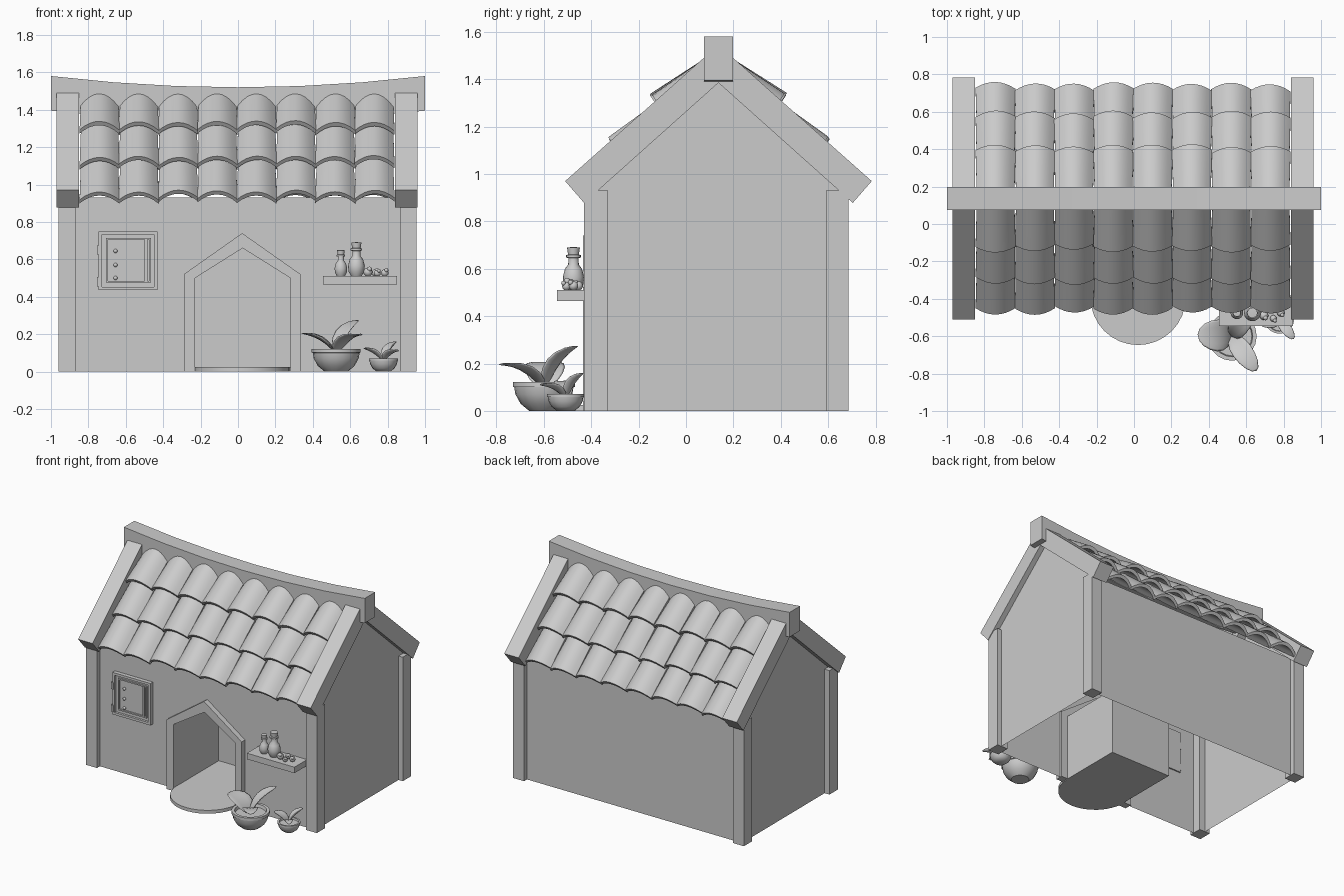
import bpy, bmesh, math, random
from mathutils import Vector

if "Cube" in bpy.data.objects:
    bpy.data.objects.remove(bpy.data.objects["Cube"])

random.seed(4)
YC = 0.137                      # ridge line position in y


def mesh(name, verts, faces, smooth=None):
    bm = bmesh.new()
    vs = [bm.verts.new(v) for v in verts]
    for f in faces:
        bm.faces.new([vs[i] for i in f])
    bmesh.ops.remove_doubles(bm, verts=bm.verts, dist=1e-5)
    bmesh.ops.recalc_face_normals(bm, faces=bm.faces)
    me = bpy.data.meshes.new(name)
    bm.to_mesh(me)
    bm.free()
    ob = bpy.data.objects.new(name, me)
    bpy.context.collection.objects.link(ob)
    if smooth:
        bpy.ops.object.select_all(action='DESELECT')
        bpy.context.view_layer.objects.active = ob
        ob.select_set(True)
        bpy.ops.object.shade_smooth_by_angle(angle=math.radians(smooth))
    return ob


def prism(name, pts, axis, a, b, caps=(True, True)):
    """Extrude a 2D profile along x or y (profile is yz or xz)."""
    n = len(pts)
    at = (lambda p, t: (t, p[0], p[1])) if axis == 'x' else (lambda p, t: (p[0], t, p[1]))
    verts = [at(p, a) for p in pts] + [at(p, b) for p in pts]
    faces = [(i, (i + 1) % n, n + (i + 1) % n, n + i) for i in range(n)]
    if caps[0]:
        faces.append(range(n))
    if caps[1]:
        faces.append(range(n, 2 * n))
    return mesh(name, verts, faces)


def box(name, x0, x1, y0, y1, z0, z1):
    return prism(name, [(x0, z0), (x1, z0), (x1, z1), (x0, z1)], 'y', y0, y1)


def lathe(name, prof, loc, segs=20, smooth=40):
    verts = [(loc[0] + r * math.cos(2 * math.pi * k / segs),
              loc[1] + r * math.sin(2 * math.pi * k / segs), loc[2] + z)
             for k in range(segs) for r, z in prof]
    n = len(prof)
    bm_faces = []
    for k in range(segs):
        a, b = k * n, ((k + 1) % segs) * n
        for i in range(n - 1):
            f = [a + i, b + i, b + i + 1, a + i + 1]
            if prof[i][0] == 0:
                f = [i, b + i + 1, a + i + 1]
            elif prof[i + 1][0] == 0:
                f = [a + i, b + i, i + 1]
            bm_faces.append(f)
    used = sorted({i for f in bm_faces for i in f})
    remap = {o: j for j, o in enumerate(used)}
    return mesh(name, [verts[i] for i in used],
                [[remap[i] for i in f] for f in bm_faces], smooth)


def ball(name, loc, r):
    prof = [(r * math.sin(math.pi * i / 8) if 0 < i < 8 else 0,
             -r * math.cos(math.pi * i / 8)) for i in range(9)]
    return lathe(name, prof, loc, 12, 60)


def leaf(name, base, tip, width):
    """Flattened ellipsoid from base to tip with an upward arch."""
    base, tip = Vector(base), Vector(tip)
    d = tip - base
    side = d.cross(Vector((0, 0, 1))).normalized()
    nor = side.cross(d).normalized()
    ob = ball(name, (0, 0, 0), 1)
    for v in ob.data.vertices:
        s = (v.co.z + 1) / 2
        v.co = (base + d * s + side * v.co.x * width / 2
                + nor * (v.co.y * 0.009 + 0.5 * d.length * s * (1 - s)
                         + 0.012 * v.co.x ** 2))


# Walls: open-bottomed shell with a doorway
WX, YF, YB, WT = 0.92, -0.395, 0.65, 0.93
inner = [(-0.23, 0.0), (-0.23, 0.50), (0.025, 0.66), (0.28, 0.50), (0.28, 0.0)]
front = [(-WX, 0)] + inner + [(WX, 0), (WX, WT), (-WX, WT)]
mesh("front_wall", [(x, YF, z) for x, z in front], [range(len(front))])
gable = [(YF, 0), (YB, 0), (YB, WT), (YC, 1.40), (YF, WT)]
for s, nm in ((-1, "left"), (1, "right")):
    mesh(nm + "_gable_wall", [(s * WX, y, z) for y, z in gable], [range(5)])
mesh("back_wall", [(-WX, YB, 0), (WX, YB, 0), (WX, YB, WT), (-WX, YB, WT)], [range(4)])

# Corner posts
for x0, x1 in ((-0.96, -0.87), (0.865, 0.955)):
    for y0, y1 in ((-0.43, -0.33), (0.59, 0.685)):
        box("corner_post", x0, x1, y0, y1, 0, 0.93)

# Doorway: alcove, frame, floor and round step
prism("door_alcove", inner, 'y', -0.40, 0.10, (False, True))
outer = [(-0.29, 0.0), (-0.29, 0.52), (0.022, 0.74), (0.335, 0.52), (0.335, 0.0)]
prism("door_frame", outer + inner[::-1], 'y', -0.435, -0.38)
box("alcove_floor", -0.23, 0.28, -0.40, 0.10, 0, 0.024)
lathe("round_step", [(0, 0), (0.255, 0), (0.255, 0.025), (0, 0.025)], (0.022, -0.392, 0), 32)

# Gable boards
half = [(-0.51, 0.97), (-0.43, 0.878), (YC, 1.385), (YC, 1.545)]
for x0, x1 in ((-0.97, -0.85), (0.84, 0.96)):
    prism("front_gable_board", half, 'x', x0, x1)
    prism("back_gable_board", [(2 * YC - y, z) for y, z in half], 'x', x0, x1)

# Sagging ridge beam
xs = [-1 + i / 3 for i in range(7)]
sag = lambda x: 1.52 + 0.06 * x * x
prism("ridge_beam", [(x, sag(x)) for x in xs] + [(x, sag(x) - 0.185) for x in xs[::-1]],
      'y', YC - 0.062, YC + 0.062)


# Roof tiles: arched shells in three overlapping rows on both slopes
def tile(name, xc, lo, hi, flip):
    lo, hi = Vector((0, *lo)), Vector((0, *hi))
    d = (hi - lo).normalized()
    up = Vector((0, -d.z, d.y))
    n, verts = 8, []
    roll = random.uniform(-0.05, 0.05)
    for end, hw in ((lo, 0.107), (hi, 0.100)):
        for t in (0, 0.025):
            for i in range(n + 1):
                u = 2 * i / n - 1
                p = end + up * (-0.055 * u * u - t + roll * u * hw)
                p.x = xc + u * hw
                p.y = 2 * YC - p.y if flip else p.y
                verts.append(p)
    m = n + 1
    faces = [(0, m, 3 * m, 2 * m), (n, m + n, 3 * m + n, 2 * m + n)]
    for i in range(n):
        for a, b in ((0, 2 * m), (m, 3 * m), (0, m), (2 * m, 3 * m)):
            faces.append((a + i, a + i + 1, b + i + 1, b + i))
    mesh(name, verts, faces, 40)


rows = [((-0.48, 0.965), (-0.25, 1.15)), ((-0.325, 1.15), (-0.08, 1.335)),
        ((-0.145, 1.335), (0.09, 1.495))]
for flip in (False, True):
    for lo, hi in rows:
        for c in range(8):
            j, h = random.uniform(-0.008, 0.008), random.uniform(-0.006, 0.008)
            tile("back_roof_tile" if flip else "front_roof_tile", -0.74 + 0.21 * c,
                 (lo[0] + j, lo[1] + h), hi, flip)

# Window: frame, shutter rails, hinges and studs
def ring(name, x0, x1, z0, z1, w, y0, y1):
    for a, b in ((x0, x0 + w), (x1 - w, x1)):
        box(name + "_side", a, b, y0, y1, z0, z1)
    for a, b in ((z0, z0 + w), (z1 - w, z1)):
        box(name + "_rail", x0 + w, x1 - w, y0, y1, a, b)


ring("window_frame", -0.745, -0.43, 0.435, 0.75, 0.018, -0.425, -0.385)
box("window_panel", -0.73, -0.445, -0.408, -0.385, 0.45, 0.735)
ring("window_shutter", -0.705, -0.465, 0.475, 0.715, 0.01, -0.418, -0.40)
box("shutter_bar", -0.50, -0.485, -0.42, -0.40, 0.48, 0.71)
for z in (0.48, 0.65):
    box("window_hinge", -0.755, -0.735, -0.43, -0.39, z - 0.025, z + 0.025)
for z in (0.50, 0.57, 0.645):
    ball("shutter_stud", (-0.655, -0.412, z), 0.011)

# Shelf with bottles and nuts
box("shelf", 0.455, 0.85, -0.545, -0.39, 0.465, 0.51)
bottle = [(0, 0), (0.028, 0), (0.042, 0.025), (0.045, 0.055), (0.036, 0.09), (0.022, 0.108),
          (0.022, 0.135), (0.031, 0.138), (0.031, 0.148), (0.023, 0.15), (0.027, 0.18), (0, 0.182)]
lathe("large_bottle", bottle, (0.633, -0.475, 0.51), 16)
lathe("small_bottle", [(r * 0.75, z * 0.77) for r, z in bottle], (0.55, -0.475, 0.51), 16)
for x, y, r in ((0.695, -0.49, 0.024), (0.735, -0.455, 0.02), (0.745, -0.505, 0.018), (0.785, -0.475, 0.02)):
    ball("nut", (x, y, 0.508 + r), r)
    ball("nut_cap", (x + 0.008, y - 0.012, 0.512 + r * 1.5), r * 0.55)

# Plant pots with leaves
pot = [(0, 0), (0.062, 0), (0.098, 0.03), (0.12, 0.07), (0.125, 0.1), (0.131, 0.102), (0.131, 0.122),
       (0.11, 0.122), (0.105, 0.1), (0, 0.1)]
lathe("large_pot", pot, (0.525, -0.6, 0), 20)
lathe("small_pot", [(r * 0.6, z * 0.58) for r, z in pot], (0.778, -0.508, 0), 20)
for tip, w in (((0.34, -0.59, 0.205), 0.17), ((0.655, -0.785, 0.195), 0.11), ((0.64, -0.46, 0.275), 0.10)):
    leaf("large_leaf", (0.52, -0.6, 0.1), tip, w)
for tip, w in (((0.67, -0.53, 0.125), 0.08), ((0.855, -0.615, 0.11), 0.06), ((0.845, -0.435, 0.16), 0.06)):
    leaf("small_leaf", (0.775, -0.508, 0.055), tip, w)
